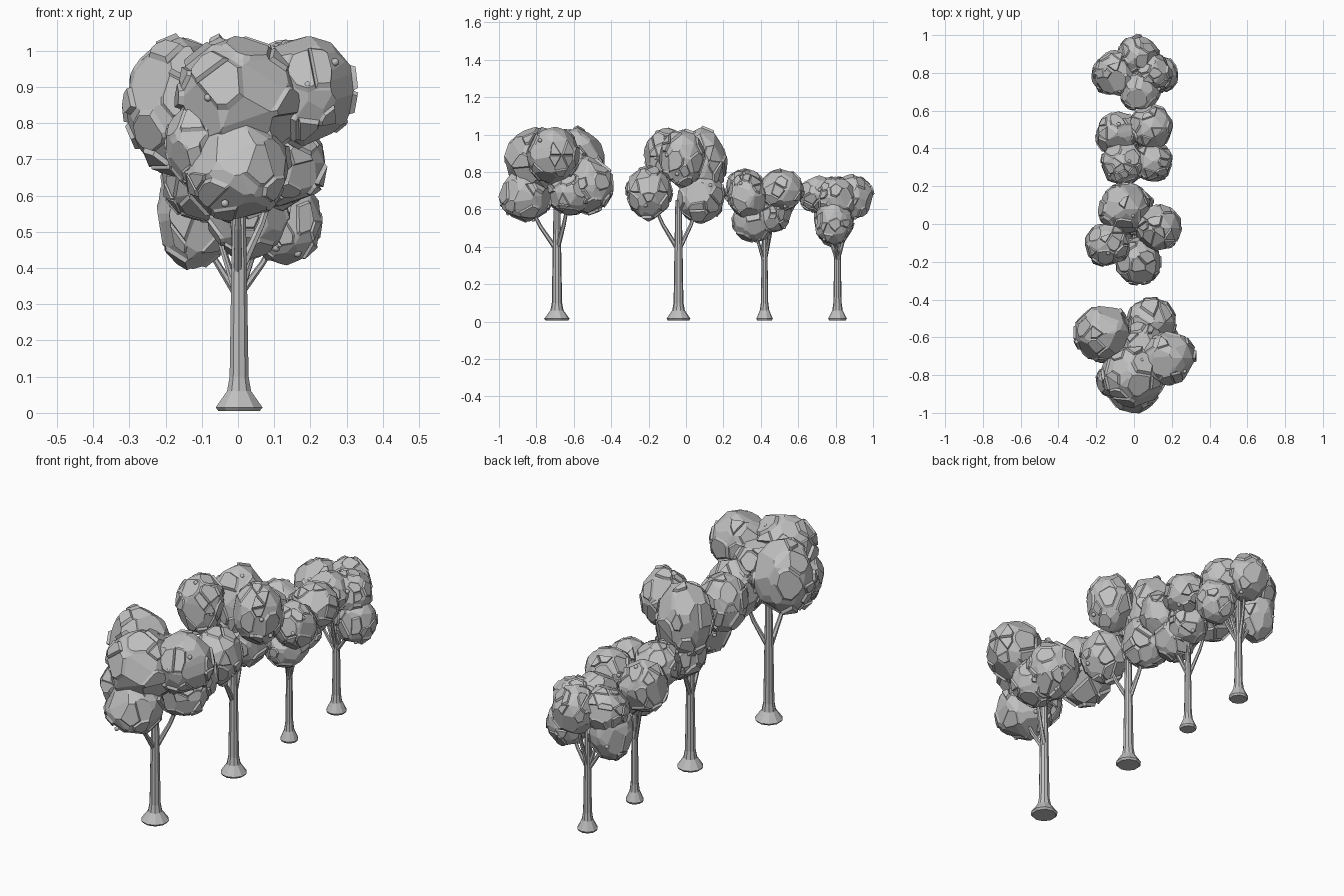
import bpy, bmesh, random
from mathutils import Vector, Matrix

random.seed(11)
cube = bpy.data.objects.get("Cube")
if cube:
    bpy.data.objects.remove(cube, do_unlink=True)

# One plain grey for everything
grey = bpy.data.materials.new("plain grey")
grey.use_nodes = True
grey.diffuse_color = (0.53, 0.53, 0.53, 1)
grey.node_tree.nodes["Principled BSDF"].inputs["Base Color"].default_value = (0.53, 0.53, 0.53, 1)


def finish(bm, name):
    bmesh.ops.recalc_face_normals(bm, faces=bm.faces)
    mesh = bpy.data.meshes.new(name)
    bm.to_mesh(mesh)
    bm.free()
    mesh.materials.append(grey)
    obj = bpy.data.objects.new(name, mesh)
    bpy.context.collection.objects.link(obj)
    return obj


def random_direction():
    return Vector([random.gauss(0, 1) for _ in range(3)]).normalized()


def add_tube(bm, points, radii, sides):
    """Closed tapered tube through the points."""
    turn = (points[-1] - points[0]).to_track_quat('Z', 'Y').to_matrix().to_4x4()
    rings = []
    for point, radius in zip(points, radii):
        ring = bmesh.ops.create_circle(bm, segments=sides, radius=radius,
                                       matrix=Matrix.Translation(point) @ turn)
        rings.append(ring["verts"])
    for low, high in zip(rings, rings[1:]):
        for i in range(sides):
            j = (i + 1) % sides
            bm.faces.new((low[i], low[j], high[j], high[i]))
    bm.faces.new(rings[0])
    bm.faces.new(rings[-1])


def is_broad(face):
    """True for large, compact facets, not slivers."""
    area = face.calc_area()
    return area > 0.1 and area > 0.05 * face.calc_perimeter() ** 2


def leaf_clump(name, center, radius, height):
    """Rounded clump with flat chipped facets, some standing out as blunt lumps."""
    bm = bmesh.new()
    bmesh.ops.create_icosphere(bm, subdivisions=2, radius=1.04)
    for _ in range(32):
        n = random_direction()
        bmesh.ops.bisect_plane(bm, geom=bm.verts[:] + bm.edges[:] + bm.faces[:],
                               plane_co=n * random.uniform(0.87, 0.97), plane_no=n,
                               clear_outer=True)
        rim = [e for e in bm.edges if e.is_boundary]
        if rim:
            bmesh.ops.edgeloop_fill(bm, edges=rim)
    bmesh.ops.recalc_face_normals(bm, faces=bm.faces)
    chips = [f for f in bm.faces if is_broad(f) and random.random() < 0.55]
    for f in bmesh.ops.extrude_discrete_faces(bm, faces=chips)["faces"]:
        f.normal_update()
        middle = f.calc_center_median()
        lift = f.normal * random.uniform(0.05, 0.1)
        for v in f.verts:
            v.co = middle + (v.co - middle) * 0.85 + lift
    bm.transform(Matrix.Translation(center) @ Matrix.Diagonal((radius, radius, height, 1)))
    finish(bm, name)


def tree(name, y, foot, stem, fork, clumps):
    # Trunk with a flared foot
    bm = bmesh.new()
    profile = [(0.005, foot * 0.88), (0.015, foot), (0.06, stem * 1.4),
               (0.1, stem * 1.1), (fork, stem * 0.9), (fork + 0.25, stem * 0.7)]
    add_tube(bm, [Vector((0.003, y, z)) for z, r in profile], [r for z, r in profile], 10)
    finish(bm, name + "_trunk")

    # Branches reaching into the lower clumps
    bm = bmesh.new()
    for x, cy, z, r, h in clumps:
        if z < 0.7:
            start = Vector((0, y, fork - 0.02))
            end = Vector((x, cy, z))
            bend = start.lerp(end, 0.45) + Vector((x, cy - y, 0)) * 0.08
            add_tube(bm, [start, bend, end], [stem * 0.55, stem * 0.42, stem * 0.3], 6)
    finish(bm, name + "_branches")

    # Leaf clumps
    for i, (x, cy, z, r, h) in enumerate(clumps):
        leaf_clump(f"{name}_leaf_clump_{i + 1}", Vector((x, cy, z)), r, h)

    # Small round fruits sitting on the clumps
    bm = bmesh.new()
    for x, cy, z, r, h in clumps:
        for _ in range(3):
            d = random_direction()
            spot = Vector((x + d.x * r * 0.96, cy + d.y * r * 0.96, z + d.z * h * 0.96))
            bmesh.ops.create_icosphere(bm, subdivisions=2, radius=0.011,
                                       matrix=Matrix.Translation(spot))
    fruits = finish(bm, name + "_fruits")
    for face in fruits.data.polygons:
        face.use_smooth = True


# Each clump: x, y, z, radius, half height
tree("front_tree", -0.69, 0.068, 0.025, 0.4, [
    (-0.16, -0.58, 0.85, 0.15, 0.18), (0.00, -0.80, 0.86, 0.165, 0.175),
    (0.00, -0.86, 0.67, 0.14, 0.14), (0.18, -0.71, 0.89, 0.14, 0.15),
    (0.09, -0.52, 0.73, 0.13, 0.15), (-0.11, -0.83, 0.74, 0.09, 0.11),
    (0.12, -0.62, 0.69, 0.12, 0.12), (0.04, -0.65, 0.82, 0.13, 0.14)])
tree("second_tree", -0.04, 0.064, 0.024, 0.4, [
    (-0.05, 0.08, 0.84, 0.135, 0.19), (-0.02, 0.08, 0.67, 0.125, 0.14),
    (0.13, -0.02, 0.87, 0.12, 0.15), (-0.14, -0.11, 0.88, 0.115, 0.15),
    (0.02, -0.20, 0.69, 0.12, 0.14)])
tree("third_tree", 0.42, 0.044, 0.018, 0.33, [
    (0.09, 0.51, 0.70, 0.115, 0.11), (-0.09, 0.48, 0.66, 0.115, 0.13),
    (-0.06, 0.32, 0.70, 0.115, 0.11), (0.10, 0.33, 0.67, 0.105, 0.12),
    (0.03, 0.36, 0.54, 0.11, 0.11), (0.04, 0.46, 0.58, 0.10, 0.11)])
tree("back_tree", 0.81, 0.050, 0.020, 0.34, [
    (0.02, 0.89, 0.66, 0.11, 0.12), (-0.12, 0.79, 0.55, 0.105, 0.15),
    (0.13, 0.79, 0.53, 0.10, 0.12), (0.03, 0.71, 0.68, 0.11, 0.10),
    (-0.09, 0.80, 0.66, 0.12, 0.11), (0.09, 0.80, 0.66, 0.11, 0.11)])
